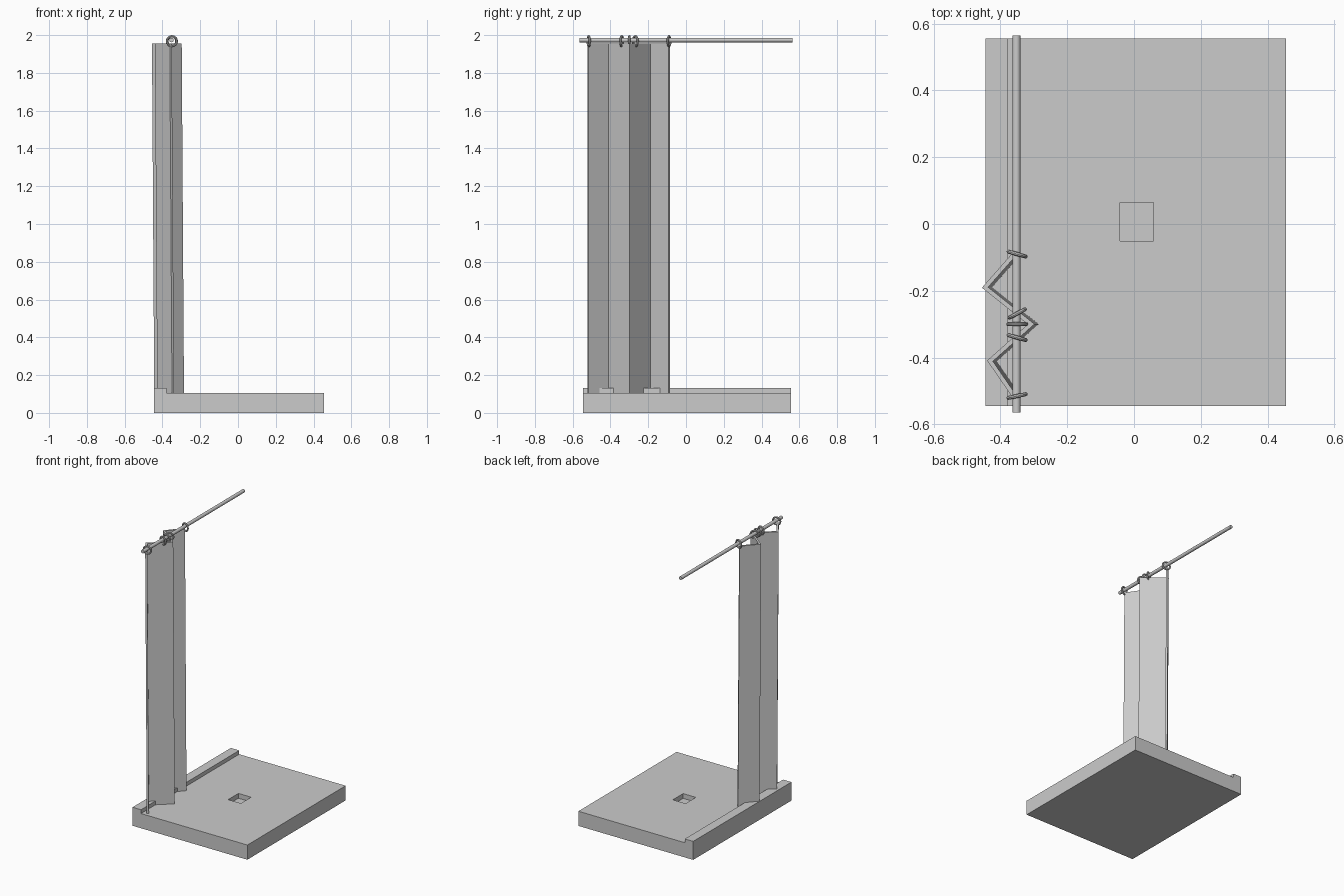
import bpy, bmesh
from math import radians

if "Cube" in bpy.data.objects:
    bpy.data.objects.remove(bpy.data.objects["Cube"])


def mesh_object(name, bm):
    bmesh.ops.recalc_face_normals(bm, faces=bm.faces)
    me = bpy.data.meshes.new(name)
    bm.to_mesh(me)
    bm.free()
    ob = bpy.data.objects.new(name, me)
    bpy.context.collection.objects.link(ob)
    return ob


def apply_modifier(ob, mod):
    bpy.context.view_layer.objects.active = ob
    bpy.ops.object.modifier_apply(modifier=mod.name)


# Shower tray: L profile with raised curb, extruded along y
bm = bmesh.new()
profile = [(-0.445, 0), (0.455, 0), (0.455, 0.104), (-0.379, 0.104),
           (-0.379, 0.131), (-0.445, 0.131)]
face = bm.faces.new([bm.verts.new((x, -0.545, z)) for x, z in profile])
ext = bmesh.ops.extrude_face_region(bm, geom=[face])
moved = [g for g in ext["geom"] if isinstance(g, bmesh.types.BMVert)]
bmesh.ops.translate(bm, verts=moved, vec=(0, 1.1, 0))
tray = mesh_object("shower_tray", bm)

# Square drain recess
bpy.ops.mesh.primitive_cube_add(size=1, location=(0.008, 0.007, 0.125))
cutter = bpy.context.object
cutter.name = "drain_cutter"
cutter.scale = (0.1, 0.115, 0.11)
cutter.hide_render = True
mod = tray.modifiers.new("drain", 'BOOLEAN')
mod.operation = 'DIFFERENCE'
mod.solver = 'EXACT'
mod.object = cutter
apply_modifier(tray, mod)
bpy.data.objects.remove(cutter)

# Pleated curtain, leaning slightly inward at the bottom
bm = bmesh.new()
pleats = [(-0.356, -0.519), (-0.431, -0.41), (-0.308, -0.30),
          (-0.446, -0.19), (-0.356, -0.088)]
top = [bm.verts.new((x, y, 1.955)) for x, y in pleats]
bottom = [bm.verts.new((x + 0.012, y, 0.104)) for x, y in pleats]
for i in range(len(pleats) - 1):
    bm.faces.new((bottom[i], bottom[i + 1], top[i + 1], top[i]))
curtain = mesh_object("curtain", bm)
mod = curtain.modifiers.new("thickness", 'SOLIDIFY')
mod.thickness = 0.013
mod.offset = 0
mod.use_even_offset = True
apply_modifier(curtain, mod)

# Curtain rod
bpy.ops.mesh.primitive_cylinder_add(vertices=20, radius=0.012, depth=1.13,
                                    location=(-0.352, 0, 1.974),
                                    rotation=(radians(90), 0, 0))
bpy.context.object.name = "curtain_rod"
bpy.ops.object.shade_smooth_by_angle()

# Rings: y position and twist about the vertical
rings = [(-0.515, 12), (-0.34, -16), (-0.30, 0), (-0.268, 28), (-0.09, -16)]
for i, (y, twist) in enumerate(rings):
    bpy.ops.mesh.primitive_torus_add(major_segments=16, minor_segments=8,
                                     major_radius=0.0265, minor_radius=0.006,
                                     location=(-0.35, y, 1.9675),
                                     rotation=(radians(90), 0, radians(twist)))
    bpy.context.object.name = f"curtain_ring_{i + 1}"
    bpy.ops.object.shade_smooth_by_angle()
